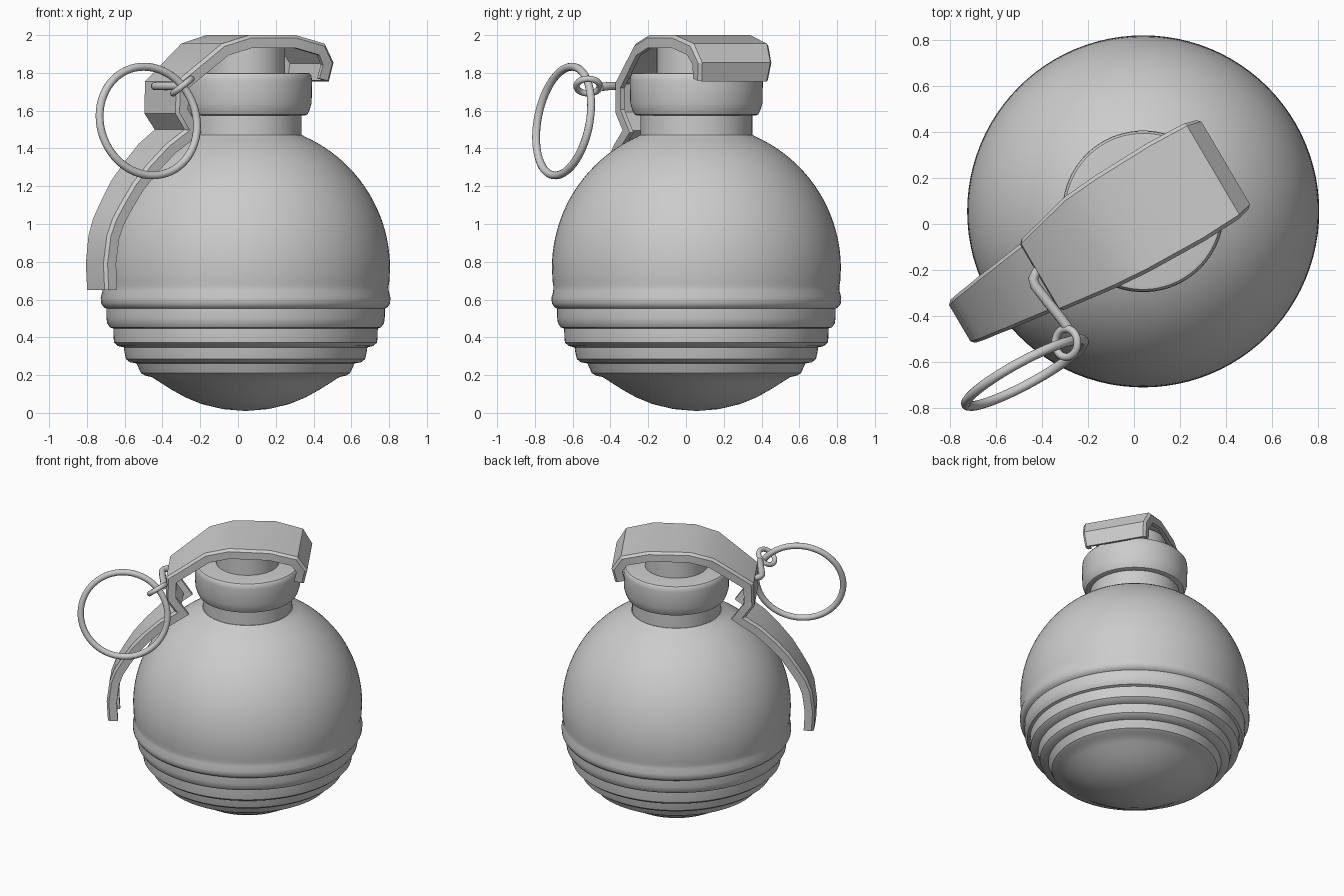
import bpy, bmesh, math
from mathutils import Vector, Matrix

if "Cube" in bpy.data.objects:
    bpy.data.objects.remove(bpy.data.objects["Cube"])

CX, CY = 0.04, 0.055            # vertical axis of the body
U = Vector((0.862, 0.507, 0))   # lever direction
V = Vector((-0.507, 0.862, 0))  # across the lever

grey = bpy.data.materials.new("plain grey")
grey.diffuse_color = (0.6, 0.6, 0.6, 1)
grey.use_nodes = True
grey.node_tree.nodes["Principled BSDF"].inputs["Base Color"].default_value = grey.diffuse_color


def finish(name, bm, angle=32):
    bmesh.ops.recalc_face_normals(bm, faces=bm.faces)
    me = bpy.data.meshes.new(name)
    bm.to_mesh(me)
    bm.free()
    me.materials.append(grey)
    ob = bpy.data.objects.new(name, me)
    bpy.context.collection.objects.link(ob)
    bpy.ops.object.select_all(action='DESELECT')
    ob.select_set(True)
    bpy.context.view_layer.objects.active = ob
    bpy.ops.object.shade_smooth_by_angle(angle=math.radians(angle))
    return ob


def lathe(name, profile, n=96):
    """Spin (radius, z) points around the body axis."""
    bm = bmesh.new()
    vs = [bm.verts.new((CX + r, CY, z)) for r, z in profile]
    es = [bm.edges.new(p) for p in zip(vs, vs[1:])]
    bmesh.ops.spin(bm, geom=vs + es, cent=(CX, CY, 0), axis=(0, 0, 1),
                   angle=2 * math.pi, steps=n)
    bmesh.ops.remove_doubles(bm, verts=bm.verts, dist=1e-5)
    return finish(name, bm)


def tube(name, pts, r, closed=False, n=12):
    """Round wire along a list of points."""
    bm = bmesh.new()
    m, rings = len(pts), []
    normal = None
    for i, p in enumerate(pts):
        a = pts[i - 1] if (closed or i) else p
        b = pts[(i + 1) % m] if (closed or i < m - 1) else p
        t = (b - a).normalized()
        if normal is None:
            normal = t.orthogonal()
        normal = (normal - t * normal.dot(t)).normalized()
        side = t.cross(normal)
        rings.append([bm.verts.new(p + r * (math.cos(k * math.tau / n) * normal
                                            + math.sin(k * math.tau / n) * side))
                      for k in range(n)])
    for i in range(m if closed else m - 1):
        A, B = rings[i], rings[(i + 1) % m]
        for k in range(n):
            bm.faces.new((A[k], A[(k + 1) % n], B[(k + 1) % n], B[k]))
    if not closed:
        bm.faces.new(rings[0])
        bm.faces.new(rings[-1])
    return finish(name, bm, 50)


def ring(name, centre, normal, radius, r, n=64):
    q = Vector(normal).to_track_quat('Z', 'Y')
    pts = [Vector(centre) + q @ Vector((radius * math.cos(i * math.tau / n),
                                        radius * math.sin(i * math.tau / n), 0))
           for i in range(n)]
    return tube(name, pts, r, closed=True)


# Body: round shell with stepped ridges on the lower half
R, ZC = 0.765, 0.765
body = [(0, 0.01)]
body += [(0.12, 0.02), (0.233, 0.047), (0.32, 0.083), (0.39, 0.122), (0.455, 0.163), (0.497, 0.19)]
body += [(0.53, 0.197), (0.553, 0.21), (0.565, 0.235), (0.577, 0.262),
         (0.612, 0.268), (0.633, 0.285), (0.64, 0.315), (0.645, 0.347),
         (0.675, 0.354), (0.696, 0.372), (0.699, 0.40), (0.70, 0.447),
         (0.718, 0.453), (0.733, 0.475), (0.737, 0.505), (0.737, 0.552),
         (0.752, 0.56), (0.765, 0.58), (0.767, 0.61), (0.758, 0.645),
         (0.757, 0.67), (0.762, 0.70), (0.763, 0.73)]
for i in range(0, 22):
    a = math.radians(i * 3.15)
    body.append((R * math.cos(a), ZC + R * math.sin(a)))
body += [(0.30, 1.472), (0, 1.475)]
lathe("body", body)

# Neck, collar and plug
lathe("neck", [(0, 1.45), (0.296, 1.45), (0.296, 1.59), (0, 1.59)])
lathe("collar", [(0, 1.575), (0.315, 1.575), (0.328, 1.58), (0.338, 1.60), (0.35, 1.64),
                 (0.352, 1.76), (0.349, 1.785), (0.34, 1.797), (0.325, 1.80), (0, 1.80)])
lathe("plug", [(0, 1.79), (0.21, 1.79), (0.21, 1.955), (0.195, 1.965), (0, 1.965)])

# Lever: folded channel swept along its side profile (u, z, half width)
path = [(0.394, 1.755, 0.215), (0.417, 1.855, 0.225), (0.354, 1.955, 0.24), (0.17, 2.0, 0.247),
        (-0.11, 2.0, 0.24), (-0.27, 1.955, 0.228), (-0.53, 1.755, 0.18), (-0.535, 1.585, 0.178),
        (-0.475, 1.50, 0.172), (-0.58, 1.425, 0.16), (-0.69, 1.315, 0.145), (-0.77, 1.22, 0.135),
        (-0.83, 1.125, 0.125), (-0.885, 1.03, 0.118), (-0.917, 0.94, 0.112),
        (-0.936, 0.79, 0.108), (-0.928, 0.65, 0.107)]
DEPTH, WALL, CHAMFER = 0.068, 0.026, 0.016
bm = bmesh.new()
sections = []
for i, (u, z, w) in enumerate(path):
    def seg_normal(a, b):
        t = Vector((path[b][0] - path[a][0], path[b][1] - path[a][1])).normalized()
        return Vector((t.y, -t.x))
    n1 = seg_normal(max(i - 1, 0), max(i, 1))
    n2 = seg_normal(min(i, len(path) - 2), min(i + 1, len(path) - 1))
    n = (n1 + n2) / (1 + n1.dot(n2))
    half = [(w - CHAMFER, 0), (w, CHAMFER), (w, DEPTH), (w - WALL, DEPTH), (w - WALL, WALL)]
    section = half + [(-a, d) for a, d in reversed(half)]
    off = -0.015 if u < -0.4 else 0
    sections.append([bm.verts.new(Vector((CX, CY, 0)) + U * (u - n.x * d) + V * (a + off)
                                  + Vector((0, 0, z - n.y * d))) for a, d in section])
for A, B in zip(sections, sections[1:]):
    for k in range(10):
        bm.faces.new((A[k], A[(k + 1) % 10], B[(k + 1) % 10], B[k]))
for s in (sections[0], sections[-1]):      # end caps: two walls and the web
    bm.faces.new((s[0], s[1], s[2], s[3], s[4]))
    bm.faces.new((s[5], s[6], s[7], s[8], s[9]))
    bm.faces.new((s[0], s[4], s[5], s[9]))
finish("lever", bm, 28)


# Safety pin: bent wire lying outside the lever, then the two rings
def at(u, v, z):
    return Vector((CX, CY, z)) + U * u + V * v


tube("pin", [at(-0.48, 0.01, 1.73), at(-0.535, 0.008, 1.73), at(-0.562, -0.01, 1.73),
             at(-0.57, -0.04, 1.73), at(-0.56, -0.12, 1.73), at(-0.545, -0.22, 1.73),
             at(-0.54, -0.27, 1.725)], 0.022)
ring("link_ring", (-0.295, -0.518, 1.73), (-0.62, 0, 0.78), 0.062, 0.017, 32)
ring("pull_ring", (-0.475, -0.648, 1.545), (0.466, -0.862, 0.17), 0.292, 0.021)
